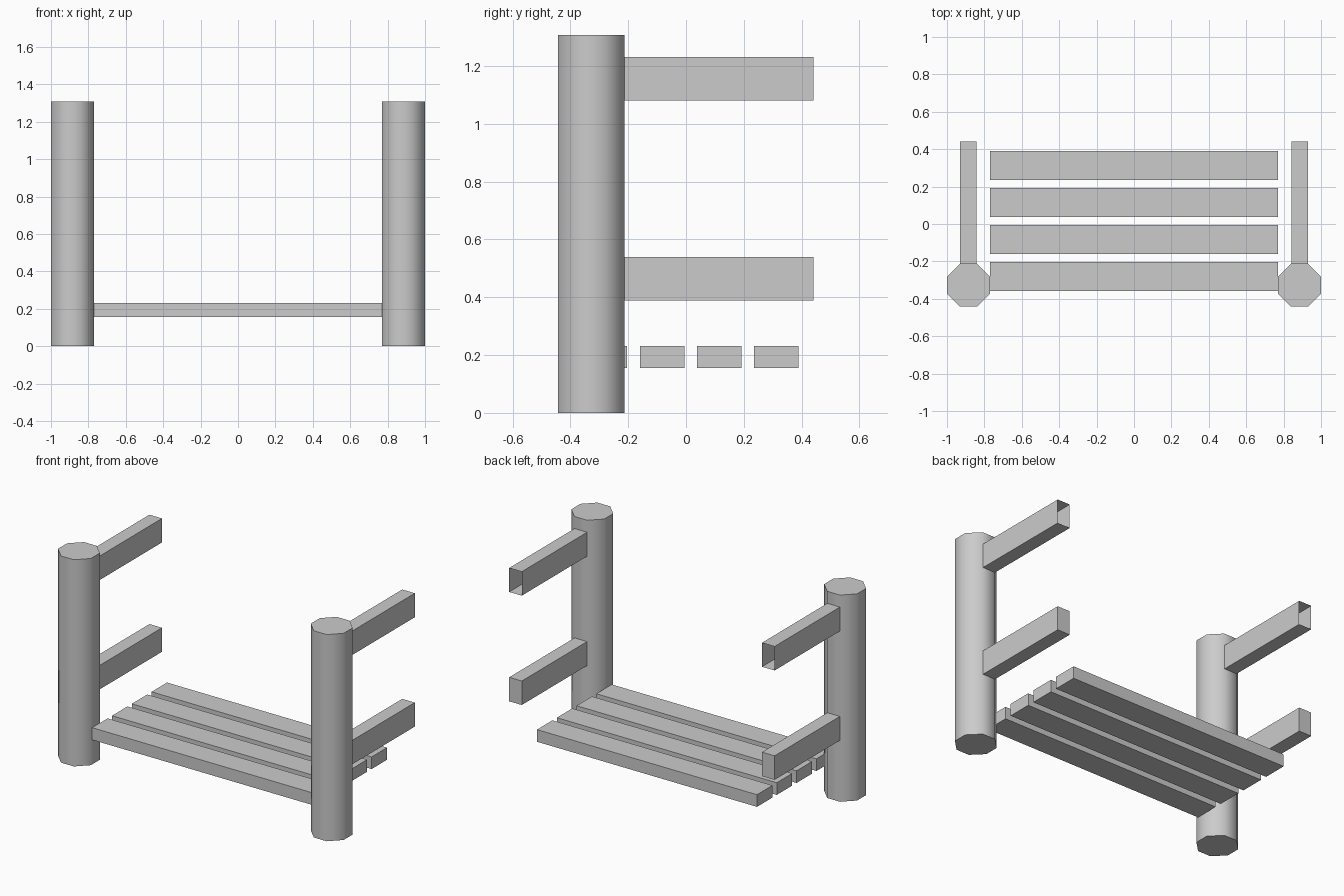
import bpy, bmesh, math

if "Cube" in bpy.data.objects:
    bpy.data.objects.remove(bpy.data.objects["Cube"])

POST_X, POST_Y, HEIGHT = 0.885, -0.327, 1.308
APOTHEM, HALF_FLAT = 0.115, 0.045


def finish(bm, name):
    bmesh.ops.recalc_face_normals(bm, faces=bm.faces[:])
    mesh = bpy.data.meshes.new(name)
    bm.to_mesh(mesh)
    bm.free()
    obj = bpy.data.objects.new(name, mesh)
    bpy.context.collection.objects.link(obj)
    return obj


def box(name, x, y, z, open_ends=()):
    """Box from (min, max) ranges; open_ends lists y-facing sides (-1, 1) to leave open."""
    bm = bmesh.new()
    bmesh.ops.create_cube(bm, size=1)
    bm.normal_update()
    ends = [f for f in bm.faces if round(f.normal.y) in open_ends and round(f.normal.y)]
    bmesh.ops.delete(bm, geom=ends, context='FACES_ONLY')
    for v in bm.verts:
        for i, (lo, hi) in enumerate((x, y, z)):
            v.co[i] = lo if v.co[i] < 0 else hi
    return finish(bm, name)


def post(name, cx):
    """Eight-sided log with flats facing the axes, smooth around its side."""
    a, b = APOTHEM, HALF_FLAT
    outline = [(a, -b), (a, b), (b, a), (-b, a), (-a, b), (-a, -b), (-b, -a), (b, -a)]
    bm = bmesh.new()
    base = bm.faces.new([bm.verts.new((cx + px, POST_Y + py, 0)) for px, py in outline])
    top = bmesh.ops.extrude_face_region(bm, geom=[base], use_keep_orig=True)["geom"]
    bmesh.ops.translate(bm, vec=(0, 0, HEIGHT),
                        verts=[g for g in top if isinstance(g, bmesh.types.BMVert)])
    obj = finish(bm, name)
    bpy.ops.object.select_all(action='DESELECT')
    obj.select_set(True)
    bpy.context.view_layer.objects.active = obj
    bpy.ops.object.shade_smooth_by_angle(angle=math.radians(60))


# posts with two side rails each
for side, s in (("left", -1), ("right", 1)):
    cx = s * POST_X
    post(side + "_post", cx)
    rail_x = (cx - 0.044, cx + 0.044)
    rail_y = (POST_Y + APOTHEM, 0.441)
    box(side + "_lower_rail", rail_x, rail_y, (0.388, 0.54), (-1,))
    # the upper rails are hollow, open at the back
    box(side + "_upper_rail", rail_x, rail_y, (1.08, 1.232), (-1, 1))

# slats of the low deck
for i in range(4):
    cy = -0.281 + 0.198 * i
    box(f"slat_{i + 1}", (-0.77, 0.77), (cy - 0.077, cy + 0.077), (0.155, 0.232))
